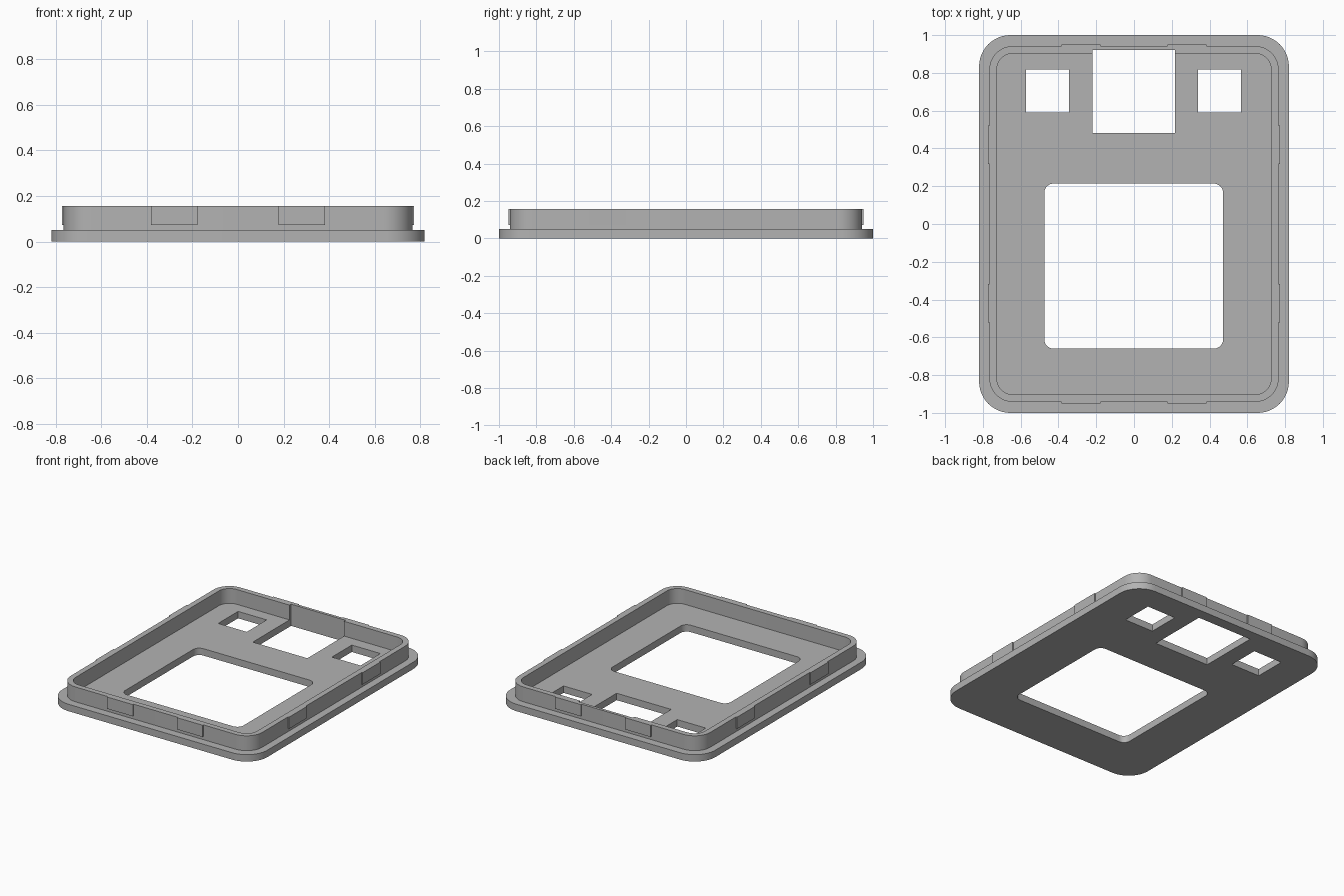
import bpy, bmesh
from math import sin, cos, pi

if "Cube" in bpy.data.objects:
    bpy.data.objects.remove(bpy.data.objects["Cube"])

grey = bpy.data.materials.new("grey plastic")
grey.use_nodes = True
color = (0.45, 0.45, 0.45, 1)
grey.diffuse_color = color
grey.node_tree.nodes["Principled BSDF"].inputs["Base Color"].default_value = color


def prism(name, x0, x1, y0, y1, z0, z1, radius=0, steps=12):
    """Upright block with optionally rounded vertical corners."""
    outline = []
    corners = [(x1, y1, -1, -1), (x0, y1, 1, -1), (x0, y0, 1, 1), (x1, y0, -1, 1)]
    for i, (x, y, sx, sy) in enumerate(corners):
        for k in range(steps + 1 if radius else 1):
            a = (i + k / steps) * pi / 2
            outline.append((x + radius * (sx + cos(a)) if radius else x,
                            y + radius * (sy + sin(a)) if radius else y))
    bm = bmesh.new()
    base = bm.faces.new([bm.verts.new((x, y, z0)) for x, y in outline])
    top = bmesh.ops.extrude_face_region(bm, geom=[base])["geom"]
    bmesh.ops.translate(bm, vec=(0, 0, z1 - z0),
                        verts=[v for v in top if isinstance(v, bmesh.types.BMVert)])
    bmesh.ops.recalc_face_normals(bm, faces=bm.faces)
    mesh = bpy.data.meshes.new(name)
    bm.to_mesh(mesh)
    bm.free()
    mesh.materials.append(grey)
    obj = bpy.data.objects.new(name, mesh)
    bpy.context.collection.objects.link(obj)
    return obj


def combine(target, tool, operation):
    """Apply a boolean and remove the tool."""
    bpy.context.view_layer.objects.active = target
    mod = target.modifiers.new(operation, "BOOLEAN")
    mod.operation, mod.object, mod.solver = operation, tool, "EXACT"
    bpy.ops.object.modifier_apply(modifier=mod.name)
    bpy.data.objects.remove(tool)


PLATE_TOP, RIM_TOP = 0.05, 0.157
RIM_X, RIM_Y = 0.766, 0.942

# Cover plate with a raised rim around a shallow tray
cover = prism("cover", -0.82, 0.82, -1, 1, 0, PLATE_TOP, 0.165)
combine(cover, prism("rim", -RIM_X, RIM_X, -RIM_Y, RIM_Y, 0.02, RIM_TOP, 0.125), "UNION")
combine(cover, prism("tray", -0.726, 0.726, -0.903, 0.903, PLATE_TOP, 0.3, 0.085),
        "DIFFERENCE")

# Large window, middle opening notched into the rim, two small openings
for x0, x1, y0, y1, radius in [(-0.475, 0.472, -0.66, 0.214, 0.05),
                               (-0.22, 0.217, 0.483, 0.921, 0),
                               (-0.572, -0.343, 0.59, 0.818, 0),
                               (0.338, 0.567, 0.59, 0.818, 0)]:
    combine(cover, prism("opening", x0, x1, y0, y1, -0.1, 0.3, radius), "DIFFERENCE")

# Thin snap clips, two on each side of the rim
CLIP_Z, DEPTH = 0.072, 0.008
for side, sign in (("left", 1), ("right", -1)):
    for end, s in (("back", 1), ("front", -1)):
        xs = sorted((sign * RIM_X, sign * (RIM_X + DEPTH)))
        ys = sorted((s * 0.318, s * 0.522))
        prism(f"{side}_{end}_side_clip", *xs, *ys, CLIP_Z, RIM_TOP)
        xs = sorted((sign * 0.177, sign * 0.383))
        ys = sorted((s * RIM_Y, s * (RIM_Y + DEPTH)))
        prism(f"{end}_{side}_end_clip", *xs, *ys, CLIP_Z, RIM_TOP)

# Smooth the rounded corners and keep edges sharp
bpy.ops.object.select_all(action="DESELECT")
cover.select_set(True)
bpy.context.view_layer.objects.active = cover
bpy.ops.object.shade_smooth_by_angle()
